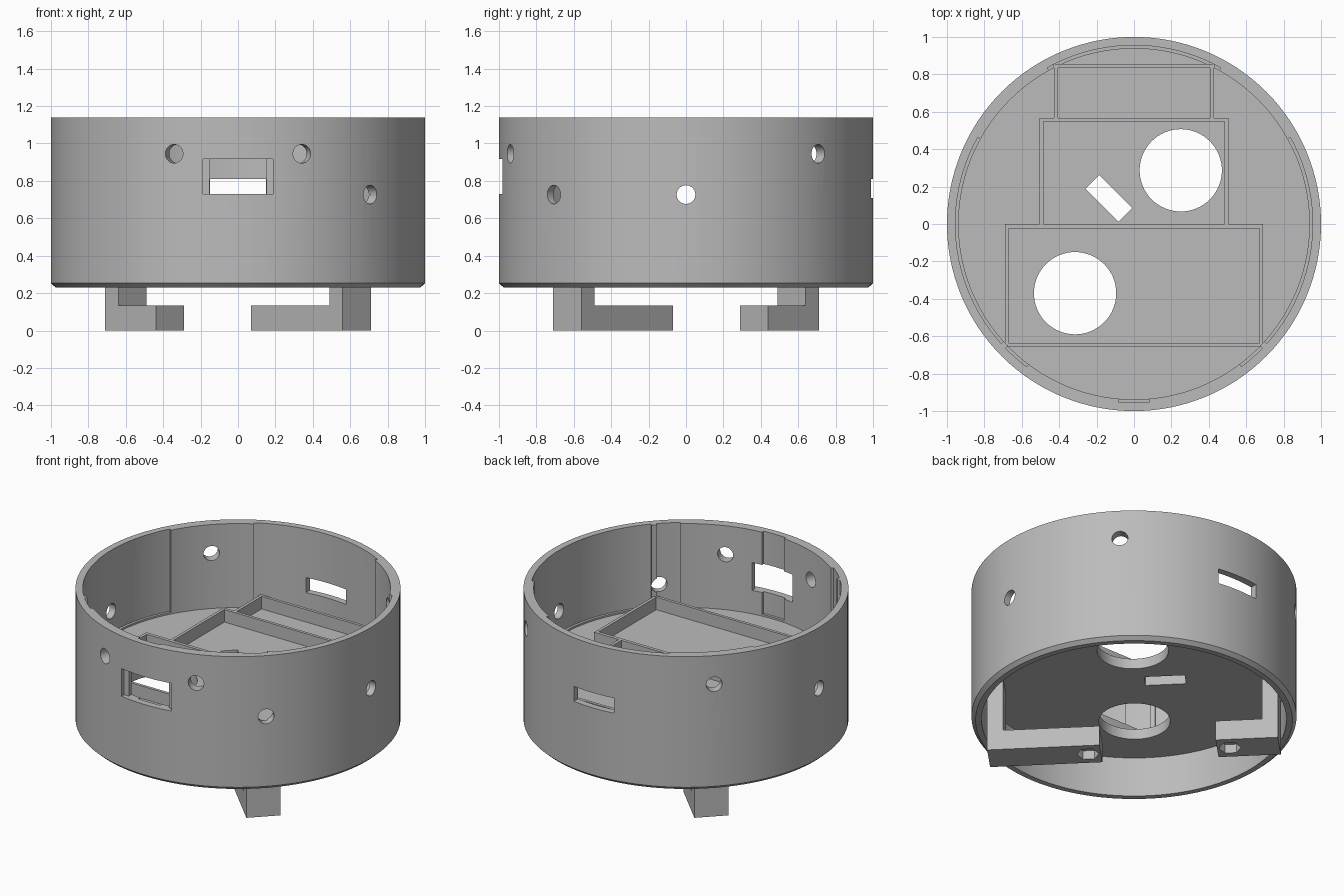
import bpy
import bmesh
from math import radians, sin, cos, pi
from mathutils import Matrix, Vector

if "Cube" in bpy.data.objects:
    bpy.data.objects.remove(bpy.data.objects["Cube"], do_unlink=True)

grey = bpy.data.materials.new("matte grey plastic")
grey.use_nodes = True
grey.diffuse_color = (0.5, 0.5, 0.5, 1)
grey.node_tree.nodes["Principled BSDF"].inputs["Base Color"].default_value = (0.5, 0.5, 0.5, 1)

INNER = 0.938      # inside radius of the shell
GROOVE = 0.955     # radius at the shallow wall grooves
TOP, FLOOR_TOP, FLOOR_BOTTOM, RIM = 1.14, 0.57, 0.50, 0.23


def finish(bm, name):
    bmesh.ops.recalc_face_normals(bm, faces=bm.faces)
    mesh = bpy.data.meshes.new(name)
    bm.to_mesh(mesh)
    bm.free()
    mesh.materials.append(grey)
    obj = bpy.data.objects.new(name, mesh)
    bpy.context.collection.objects.link(obj)
    return obj


def prism(name, outline, z0, z1):
    """Vertical extrusion of a flat outline."""
    bm = bmesh.new()
    face = bm.faces.new([bm.verts.new((x, y, z0)) for x, y in outline])
    ext = bmesh.ops.extrude_face_region(bm, geom=[face])
    moved = [v for v in ext["geom"] if isinstance(v, bmesh.types.BMVert)]
    bmesh.ops.translate(bm, verts=moved, vec=(0, 0, z1 - z0))
    return finish(bm, name)


def box(name, x0, x1, y0, y1, z0, z1):
    return prism(name, [(x0, y0), (x1, y0), (x1, y1), (x0, y1)], z0, z1)


def disc(x, y, r, sides, turn=0):
    return [(x + r * cos(turn + 2 * pi * i / sides), y + r * sin(turn + 2 * pi * i / sides))
            for i in range(sides)]


def sector(a0, a1, r0, r1, steps=24):
    angles = [radians(a0 + (a1 - a0) * i / steps) for i in range(steps + 1)]
    return ([(r1 * cos(a), r1 * sin(a)) for a in angles] +
            [(r0 * cos(a), r0 * sin(a)) for a in reversed(angles)])


def boolean(obj, other, operation="DIFFERENCE"):
    mod = obj.modifiers.new("cut", "BOOLEAN")
    mod.operation = operation
    mod.solver = "EXACT"
    mod.object = other
    bpy.context.view_layer.objects.active = obj
    bpy.ops.object.modifier_apply(modifier=mod.name)
    bpy.data.objects.remove(other, do_unlink=True)


# Round shell with a raised floor, turned from one profile
profile = [(0, FLOOR_BOTTOM), (INNER, FLOOR_BOTTOM), (INNER, RIM), (0.975, RIM), (1, 0.253),
           (1, TOP), (INNER, TOP), (INNER, FLOOR_TOP), (0, FLOOR_TOP)]
bm = bmesh.new()
verts = [bm.verts.new((r, 0, z)) for r, z in profile]
edges = [bm.edges.new(pair) for pair in zip(verts, verts[1:])]
bmesh.ops.spin(bm, geom=verts + edges, cent=(0, 0, 0), axis=(0, 0, 1),
               angle=2 * pi, steps=128, use_merge=False)
bmesh.ops.remove_doubles(bm, verts=bm.verts, dist=0.0005)
shell = finish(bm, "shell")

# Shallow grooves on the inside of the wall
for a0, a1 in [(61, 119), (-42, 29), (151, 222), (265, 275), (307, 316), (224, 233)]:
    boolean(shell, prism("groove_cutter", sector(a0, a1, 0.9, GROOVE), FLOOR_TOP + 0.012, TOP + 0.1))

# Round holes through the wall: angle and height
for angle, z in [(-110, 0.945), (-70, 0.945), (45, 0.945), (135, 0.945),
                 (-45, 0.727), (0, 0.727), (180, 0.727)]:
    bm = bmesh.new()
    turn = Matrix.Rotation(radians(angle), 4, "Z")
    place = Matrix.Translation(turn @ Vector((0.97, 0, z))) @ turn @ Matrix.Rotation(pi / 2, 4, "Y")
    bmesh.ops.create_cone(bm, cap_ends=True, segments=32, radius1=0.05, radius2=0.05,
                          depth=0.3, matrix=place)
    boolean(shell, finish(bm, "hole_cutter"))

# Stepped front port and plain back port
boolean(shell, box("front_recess_cutter", -0.188, 0.188, -1.1, -0.955, 0.73, 0.918))
boolean(shell, box("front_port_cutter", -0.152, 0.152, -1.1, -0.8, 0.73, 0.918))
boolean(shell, box("back_port_cutter", -0.15, 0.15, 0.8, 1.1, 0.708, 0.81))

# Floor openings
for x, y in [(0.25, 0.287), (-0.315, -0.37)]:
    boolean(shell, prism("floor_hole_cutter", disc(x, y, 0.22, 64), 0.4, 0.7))
slot = box("slot_cutter", -0.125, 0.125, -0.052, 0.052, 0.4, 0.7)
slot.data.transform(Matrix.Translation((-0.135, 0.137, 0)) @ Matrix.Rotation(-pi / 4, 4, "Z"))
boolean(shell, slot)

# Low compartment ribs standing on the floor
T = 0.02
ribs = [("front_rib", -0.69, 0.69, -0.657, -0.637),
        ("middle_rib", -0.69, 0.69, -0.023, 0),
        ("inner_rib", -0.505, 0.505, 0.547, 0.567),
        ("back_rib", -0.43, 0.43, 0.835, 0.855)]
for x, y0, y1, label in [(0.69, -0.647, -0.01, "front"), (0.505, -0.01, 0.557, "middle"),
                         (0.427, 0.557, 0.845, "back")]:
    ribs.append((label + "_left_rib", x - T, x, y0, y1))
    ribs.append((label + "_right_rib", -x, T - x, y0, y1))
for name, x0, x1, y0, y1 in ribs:
    box(name, x0, x1, y0, y1, FLOOR_TOP - 0.01, 0.655)

# Two hooked feet hanging under the floor, each with a hexagonal nut pocket
for name, angle, reach, nut in [("front_foot", -45, 0.205, 0.285), ("back_foot", 135, 0.513, 0.593)]:
    bm = bmesh.new()
    side = [(reach, 0), (0.898, 0), (0.898, FLOOR_BOTTOM + 0.01),
            (0.799, FLOOR_BOTTOM + 0.01), (0.799, 0.135), (reach, 0.135)]
    face = bm.faces.new([bm.verts.new((r, -0.106, z)) for r, z in side])
    ext = bmesh.ops.extrude_face_region(bm, geom=[face])
    bmesh.ops.translate(bm, vec=(0, 0.212, 0),
                        verts=[v for v in ext["geom"] if isinstance(v, bmesh.types.BMVert)])
    foot = finish(bm, name)
    boolean(foot, prism("nut_cutter", disc(nut, 0, 0.07, 6), -0.1, 0.06))
    foot.data.transform(Matrix.Rotation(radians(angle), 4, "Z"))

# Smooth the round wall, keep the edges crisp
bpy.ops.object.select_all(action="DESELECT")
shell.select_set(True)
bpy.context.view_layer.objects.active = shell
bpy.ops.object.shade_smooth_by_angle(angle=radians(25))
